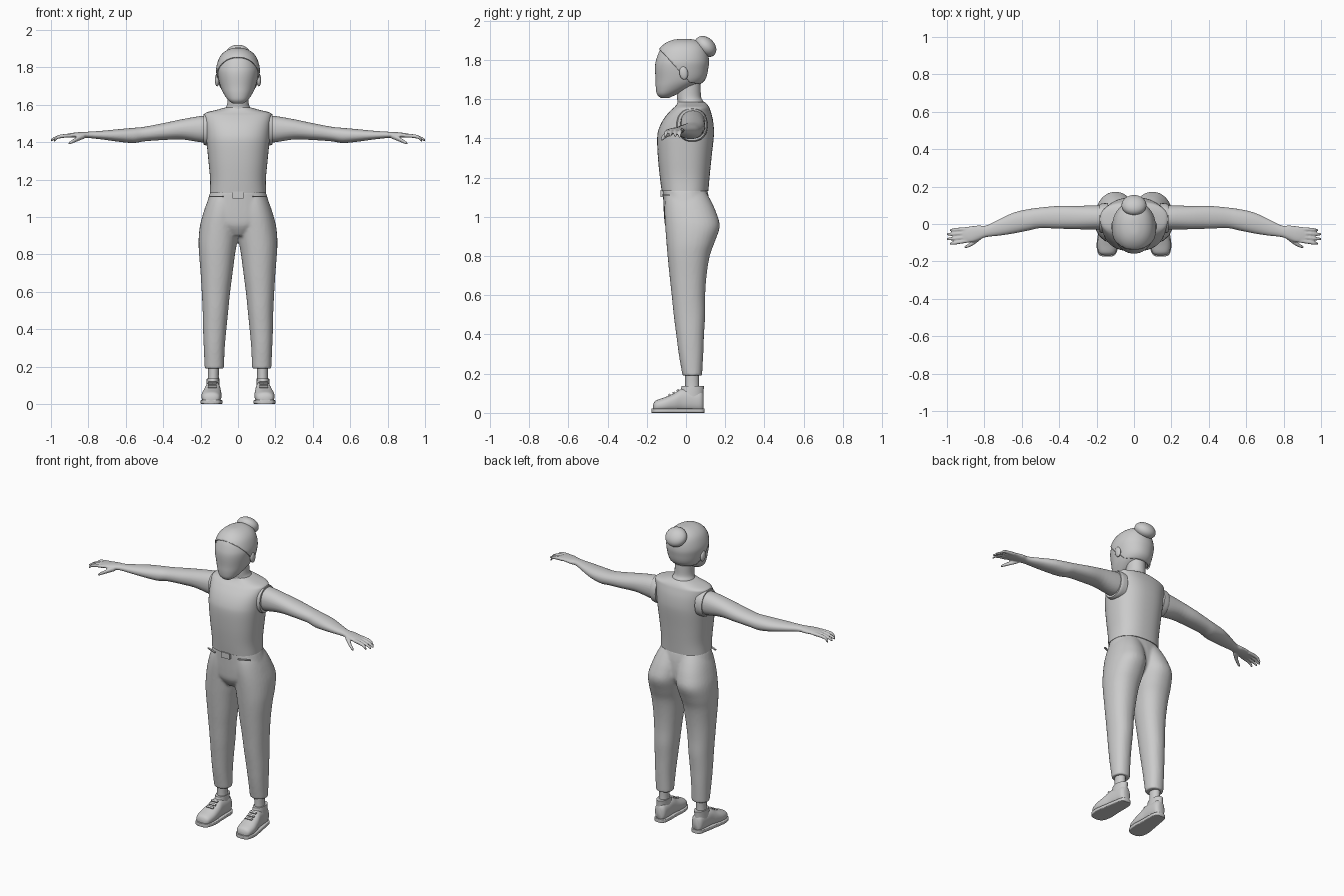
import bpy, bmesh, math
from mathutils import Vector, Matrix

grey = bpy.data.materials.new("plain grey")
grey.diffuse_color = (0.6, 0.6, 0.6, 1)


def spline(rows, steps):
    """Catmull-Rom interpolation through the section rows."""
    out = []
    for i in range(len(rows) - 1):
        p0, p1, p2 = rows[max(i - 1, 0)], rows[i], rows[i + 1]
        p3 = rows[min(i + 2, len(rows) - 1)]
        for s in range(steps):
            t = s / steps
            out.append([0.5 * (2 * b + (c - a) * t + (2 * a - 5 * b + 4 * c - d) * t * t
                               + (3 * b - a - 3 * c + d) * t ** 3)
                        for a, b, c, d in zip(p0, p1, p2, p3)])
    return out + [list(rows[-1])]


def loft(bm, rows, axis="z", n=2.0, seg=32, steps=4):
    """Rows are (position, a_min, a_max, b_min, b_max) of superellipse sections."""
    rings = []
    for t, a0, a1, b0, b1 in spline(rows, steps):
        ring = []
        for k in range(seg):
            c, s = math.cos(2 * math.pi * k / seg), math.sin(2 * math.pi * k / seg)
            a = (a0 + a1) / 2 + (a1 - a0) / 2 * math.copysign(abs(c) ** (2 / n), c)
            b = (b0 + b1) / 2 + (b1 - b0) / 2 * math.copysign(abs(s) ** (2 / n), s)
            co = {"z": (a, b, t), "x": (t, a, b), "y": (a, t, b)}[axis]
            ring.append(bm.verts.new(co))
        rings.append(ring)
    for r0, r1 in zip(rings, rings[1:]):
        for k in range(seg):
            bm.faces.new((r0[k], r0[(k + 1) % seg], r1[(k + 1) % seg], r1[k]))
    bm.faces.new(rings[0][::-1])
    bm.faces.new(rings[-1])


def tube(bm, points, seg=10):
    """Rounded digit through points (x, y, z, radius) running along x."""
    loft(bm, [(x, y - r, y + r, z - r, z + r) for x, y, z, r in points], "x", 2, seg)


def ball(bm, centre, size, turn=0):
    m = Matrix.Translation(centre) @ Matrix.Rotation(turn, 4, "X") @ Matrix.Diagonal((*size, 1))
    bmesh.ops.create_uvsphere(bm, u_segments=28, v_segments=16, radius=1, matrix=m)


def box(bm, centre, size, turn=0, axis="X"):
    m = Matrix.Translation(centre) @ Matrix.Rotation(turn, 4, axis) @ Matrix.Diagonal((*size, 1))
    bmesh.ops.create_cube(bm, size=1, matrix=m)


def finish(bm, name, mirror=False, voxel=0, smooth=0, angle=50):
    bmesh.ops.recalc_face_normals(bm, faces=bm.faces)
    me = bpy.data.meshes.new(name)
    bm.to_mesh(me)
    bm.free()
    ob = bpy.data.objects.new(name, me)
    bpy.context.collection.objects.link(ob)
    me.materials.append(grey)
    bpy.ops.object.select_all(action="DESELECT")
    ob.select_set(True)
    bpy.context.view_layer.objects.active = ob
    bpy.ops.object.shade_smooth_by_angle(angle=math.radians(angle))
    if mirror:
        ob.modifiers.new("mirror", "MIRROR").use_mirror_merge = False
    if voxel:
        m = ob.modifiers.new("blend", "REMESH")
        m.mode, m.voxel_size, m.use_smooth_shade = "VOXEL", voxel, True
        s = ob.modifiers.new("soften", "SMOOTH")
        s.factor, s.iterations = 0.5, smooth
    return ob


def sym(rows):
    return [(z, -w, w, f, b) for z, w, f, b in rows]


# Trousers: two legs and a pelvis blended together
bm = bmesh.new()
loft(bm, [(.19, .075, .178, -.018, .082), (.3, .071, .183, -.037, .088), (.4, .062, .187, -.05, .092),
          (.5, .052, .189, -.063, .098), (.6, .042, .194, -.073, .098), (.7, .029, .2, -.084, .105),
          (.8, .016, .208, -.094, .121), (.87, .004, .211, -.1, .146), (.95, -.005, .204, -.106, .172),
          (1.02, -.01, .186, -.11, .155), (1.08, -.01, .165, -.108, .128), (1.13, -.01, .14, -.1, .1)], n=2.2)
loft(bm, sym([(.9, .05, -.075, .07), (.95, .14, -.105, .115), (1.0, .186, -.112, .125),
              (1.08, .165, -.116, .12), (1.138, .147, -.118, .108)]), n=2.3)
finish(bm, "trousers", mirror=True, voxel=.008, smooth=4)

# Sleeveless top
bm = bmesh.new()
loft(bm, sym([(1.13, .151, -.124, .114), (1.2, .149, -.133, .12), (1.3, .158, -.143, .13),
              (1.4, .168, -.147, .141), (1.45, .172, -.138, .142), (1.5, .177, -.113, .136),
              (1.54, .181, -.08, .125), (1.558, .172, -.06, .118), (1.573, .115, -.047, .108),
              (1.586, .068, -.04, .094)]), n=2.4, seg=48)
finish(bm, "top")
bm = bmesh.new()
loft(bm, [(.14, -.05, .112, 1.382, 1.553), (.17, -.048, .11, 1.383, 1.553),
          (.184, -.043, .105, 1.388, 1.55)], "x", 2.2)
finish(bm, "armhole_trim", mirror=True)

# Waist details: buckle, belt loops, pocket slits
bm = bmesh.new()
box(bm, (0, -.122, 1.118), (.06, .018, .036))
finish(bm, "buckle")
bm = bmesh.new()
box(bm, (.115, -.103, 1.111), (.075, .01, .006), .42, "Z")
finish(bm, "pocket_slit", mirror=True)

# Neck
bm = bmesh.new()
loft(bm, sym([(1.55, .085, -.05, .1), (1.585, .066, -.043, .09), (1.61, .057, -.046, .077),
              (1.66, .055, -.045, .075), (1.72, .055, -.045, .075)]))
finish(bm, "neck")

# Head, and a hair cap cut from a slightly larger copy
HEAD = [(1.606, .026, -.13, -.085), (1.625, .052, -.148, -.045), (1.66, .077, -.154, .03),
        (1.70, .095, -.155, .09), (1.76, .108, -.158, .107), (1.80, .109, -.152, .11),
        (1.85, .093, -.132, .1), (1.88, .066, -.1, .077), (1.896, .03, -.06, .04),
        (1.899, .004, -.02, 0)]
bm = bmesh.new()
loft(bm, sym(HEAD), n=2.15, seg=48)
finish(bm, "head")
bm = bmesh.new()
loft(bm, sym(HEAD), n=2.15, seg=48)
for co, no in (((0, -.13, 1.85), (0, 1.1, 1)), ((0, 0, 1.69), (0, .1, 1))):
    bmesh.ops.bisect_plane(bm, geom=bm.verts[:] + bm.edges[:] + bm.faces[:], plane_co=co,
                           plane_no=Vector(no).normalized(), clear_inner=True)
hair = finish(bm, "hair_cap")
solid = hair.modifiers.new("thickness", "SOLIDIFY")
solid.thickness, solid.offset = .007, 1

# Hair bun, ears
bm = bmesh.new()
ball(bm, (0, .1, 1.868), (.067, .062, .045), -.75)
finish(bm, "hair_bun")
bm = bmesh.new()
ball(bm, (.112, -.012, 1.733), (.012, .022, .034), .15)
finish(bm, "ear", mirror=True)

# Arms and hands: arm, palm, four fingers and thumb blended together
bm = bmesh.new()
loft(bm, [(.15, -.03, .1, 1.4, 1.54), (.2, -.03, .1, 1.4, 1.54), (.3, -.028, .097, 1.415, 1.523),
          (.4, -.025, .097, 1.412, 1.502), (.5, -.022, .088, 1.405, 1.483), (.56, -.034, .08, 1.396, 1.477),
          (.64, -.05, .062, 1.403, 1.47), (.72, -.062, .026, 1.414, 1.462), (.79, -.07, -.008, 1.422, 1.457),
          (.83, -.085, -.008, 1.423, 1.455), (.87, -.098, -.012, 1.425, 1.452),
          (.91, -.1, -.018, 1.424, 1.446), (.925, -.095, -.025, 1.426, 1.442)], "x", 2.2)
for y0, y1, tip, drop in ((-.026, -.033, .985, .03), (-.048, -.055, 1.0, .025),
                          (-.07, -.08, 1.0, .023), (-.09, -.105, .985, .027)):
    tube(bm, [(.89, y0, 1.436, .0105), (.93, y0 * .6 + y1 * .4, 1.434, .0105),
              (.965, y0 * .2 + y1 * .8, 1.427, .0095), (tip - .004, y1, 1.438 - drop, .007),
              (tip, y1, 1.437 - drop, .004)])
tube(bm, [(.82, -.07, 1.433, .014), (.85, -.093, 1.422, .014), (.88, -.113, 1.407, .011),
          (.9, -.122, 1.396, .008), (.906, -.124, 1.393, .004)])
arm = finish(bm, "arm", voxel=.0045, smooth=2)
arm.modifiers.new("mirror", "MIRROR").use_mirror_merge = False

# Ankles
bm = bmesh.new()
loft(bm, [(.09, .1, .165, -.005, .07), (.15, .103, .16, -.004, .066), (.22, .1, .162, -.005, .068)])
finish(bm, "ankle", mirror=True)

# Shoes: upper, collar, sole and laces
bm = bmesh.new()
loft(bm, [(-.168, .125, .16, .012, .04), (-.155, .1, .187, .005, .062), (-.11, .089, .196, .004, .079),
          (-.06, .089, .188, .004, .1), (-.02, .092, .178, .004, .123), (.03, .092, .172, .004, .12),
          (.075, .096, .166, .004, .115), (.09, .112, .15, .012, .095)], "y", 2.3)
loft(bm, [(.05, .094, .172, -.05, .09), (.1, .099, .169, -.033, .089), (.136, .1, .167, -.022, .092)])
finish(bm, "shoe_upper", mirror=True)
bm = bmesh.new()
loft(bm, [(-.175, .122, .165, 0, .022), (-.16, .097, .19, 0, .023), (-.11, .083, .2, 0, .023),
          (-.03, .086, .188, 0, .023), (.05, .087, .174, 0, .023), (.083, .096, .166, 0, .023),
          (.095, .112, .15, 0, .023)], "y", 7)
finish(bm, "shoe_sole", mirror=True)
bm = bmesh.new()
for y, z in ((-.085, .092), (-.063, .102), (-.042, .115)):
    box(bm, (.137, y, z), (.045, .012, .008), .5)
finish(bm, "shoe_laces", mirror=True)
